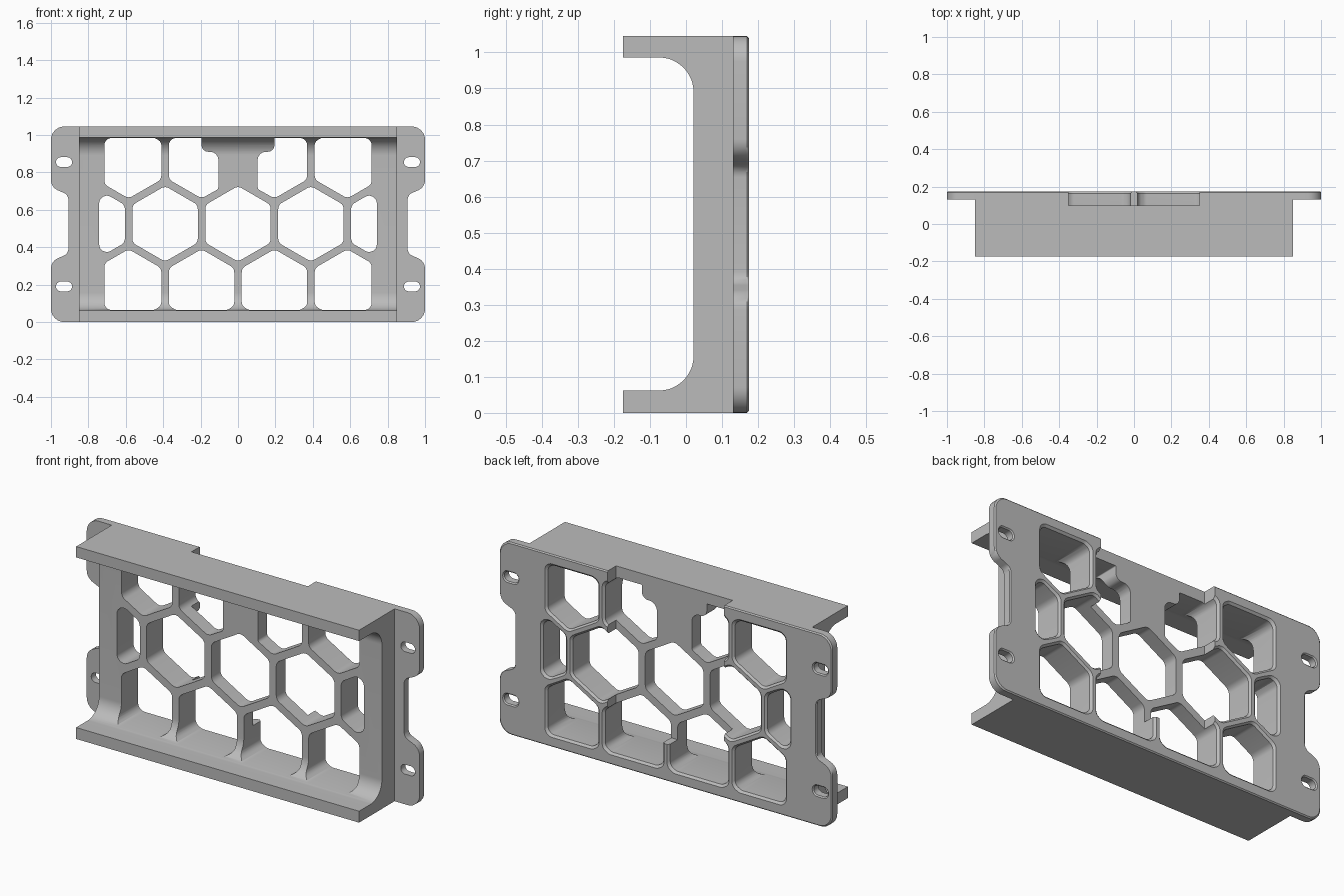
import bpy, bmesh, math
from mathutils import Vector

if "Cube" in bpy.data.objects:
    bpy.data.objects.remove(bpy.data.objects["Cube"], do_unlink=True)

H = 1.045                       # overall height
APO, PITCH, MID = 0.175, 0.39, 0.525
LOW, HIGH = 0.064, 0.984        # inner faces of the two lips

mat = bpy.data.materials.new("plain_grey")
mat.use_nodes = True
grey = (0.5, 0.5, 0.5, 1)
mat.diffuse_color = grey
mat.node_tree.nodes["Principled BSDF"].inputs["Base Color"].default_value = grey


def rounded(corners, steps=6):
    """Fillet a polygon given as (u, v, radius) corners."""
    out, n = [], len(corners)
    for i, (u, v, r) in enumerate(corners):
        p = Vector((u, v))
        a = Vector(corners[i - 1][:2]) - p
        b = Vector(corners[(i + 1) % n][:2]) - p
        half = a.angle(b) / 2
        t = min(r / math.tan(half), 0.49 * a.length, 0.49 * b.length)
        if t < 1e-4:
            out.append(p)
            continue
        a.normalize()
        b.normalize()
        c = p + (a + b).normalized() * (t / math.cos(half))
        radius = t * math.tan(half)
        s, e = p + a * t - c, p + b * t - c
        for k in range(steps + 1):
            # Blend of the two radius vectors, brought back to the arc
            w = k / steps
            out.append(c + (s * (1 - w) + e * w).normalized() * radius)
    return out


def add_prism(bm, pts, layers, axis="y"):
    """Loft a polygon through (depth, outward offset) layers."""
    us, vs = [p[0] for p in pts], [p[1] for p in pts]
    cu, cv = (min(us) + max(us)) / 2, (min(vs) + max(vs)) / 2
    hu, hv = max(us) - cu, max(vs) - cv
    rings = []
    for d, off in layers:
        ring = []
        for u, v in pts:
            u2, v2 = cu + (u - cu) * (1 + off / hu), cv + (v - cv) * (1 + off / hv)
            ring.append(bm.verts.new((u2, d, v2) if axis == "y" else (d, u2, v2)))
        rings.append(ring)
    n = len(pts)
    faces = [bm.faces.new(rings[0]), bm.faces.new(rings[-1][::-1])]
    for r0, r1 in zip(rings, rings[1:]):
        for i in range(n):
            j = (i + 1) % n
            faces.append(bm.faces.new((r0[i], r1[i], r1[j], r0[j])))
    bmesh.ops.recalc_face_normals(bm, faces=faces)


def make_object(name, bm):
    me = bpy.data.meshes.new(name)
    bm.to_mesh(me)
    bm.free()
    me.materials.append(mat)
    ob = bpy.data.objects.new(name, me)
    bpy.context.collection.objects.link(ob)
    return ob


def clip(poly, axis, limit, sign):
    """Keep the part of a polygon where sign * coord <= sign * limit."""
    out = []
    for i, q in enumerate(poly):
        p = poly[i - 1]
        dp, dq = sign * (p[axis] - limit), sign * (q[axis] - limit)
        if dp * dq < 0:
            out.append(p.lerp(q, dp / (dp - dq)))
        if dq <= 0:
            out.append(q)
    return out


def hexagon(cx, cz, xmax):
    r = APO / math.cos(math.pi / 6)
    pts = [Vector((cx + r * math.sin(k * math.pi / 3), cz + r * math.cos(k * math.pi / 3)))
           for k in range(6)]
    for axis, limit, sign in ((0, xmax, 1), (0, -xmax, -1), (1, HIGH, 1), (1, LOW, -1)):
        pts = clip(pts, axis, limit, sign)
    return rounded([(p.x, p.y, 0.04) for p in pts])


# Channel body: C-shaped cross-section run along x
bm = bmesh.new()
profile = [(-0.175, 0, 0), (0.16, 0, 0), (0.16, H, 0), (-0.175, H, 0), (-0.175, 0.986, 0),
           (0.021, 0.986, 0.163), (0.021, 0.062, 0.163), (-0.175, 0.062, 0)]
add_prism(bm, rounded(profile, 14), [(-0.85, 0), (0.85, 0)], "x")
frame = make_object("bracket_frame", bm)

# Back flange with four mounting ears
bm = bmesh.new()
side = [(1, 0, 0.07), (1, 0.325, 0.06), (0.907, 0.365, 0.04)]
side += [(x, H - z, r) for x, z, r in reversed(side)]
outline = side + [(-x, z, r) for x, z, r in reversed(side)]
add_prism(bm, rounded(outline), [(0.13, 0), (0.169, 0), (0.175, -0.006)])
flange = make_object("flange", bm)

# Honeycomb openings, flared slightly at the back
bm = bmesh.new()
through = [(-0.1, 0), (0.164, 0), (0.186, 0.022)]
row = PITCH * math.cos(math.pi / 6)
openings = [hexagon(x * PITCH, MID, 0.742) for x in (-2, -1, 0, 1, 2)]
openings += [hexagon(x * PITCH, MID - row, 0.715) for x in (-1.5, -0.5, 0.5, 1.5)]
openings += [hexagon(x * PITCH, MID + row, 0.715) for x in (-1.5, 1.5)]
# Upper inner openings are stepped around the solid centre block
stepped = [(0.37, HIGH, 0.04), (0.195, HIGH, 0.005), (0.195, 0.91, 0.04), (0.105, 0.91, 0.05),
           (0.105, 0.711, 0.02), (0.195, 0.661, 0.04), (0.37, 0.762, 0.04)]
for s in (-1, 1):
    openings.append(rounded([(s * x, z, r) for x, z, r in stepped]))
for pts in openings:
    add_prism(bm, pts, through)
# Ear slots
for x in (-0.93, 0.93):
    for z in (0.19, H - 0.19):
        slot = [(x + a * 0.043, z + b * 0.026, 0.0259)
                for a, b in ((-1, -1), (1, -1), (1, 1), (-1, 1))]
        add_prism(bm, rounded(slot), [(0.1, 0), (0.169, 0), (0.181, 0.012)])
holes = make_object("opening_cutter", bm)

# Shallow recess in the back, open at the top
bm = bmesh.new()
recess = [(-0.35, 0.2, 0.01), (0.35, 0.2, 0.01), (0.35, 1.2, 0), (-0.35, 1.2, 0)]
add_prism(bm, rounded(recess), [(0.1, 0), (0.25, 0)])
pocket = make_object("recess_cutter", bm)

bpy.context.view_layer.objects.active = frame
for tool, op in ((flange, "UNION"), (holes, "DIFFERENCE"), (pocket, "DIFFERENCE")):
    tool.hide_render = True
    mod = frame.modifiers.new(tool.name, "BOOLEAN")
    mod.operation, mod.object, mod.solver = op, tool, "EXACT"
    bpy.ops.object.modifier_apply(modifier=mod.name)
    bpy.data.objects.remove(tool, do_unlink=True)

bpy.ops.object.select_all(action="DESELECT")
frame.select_set(True)
bpy.ops.object.shade_smooth_by_angle(angle=math.radians(30))
